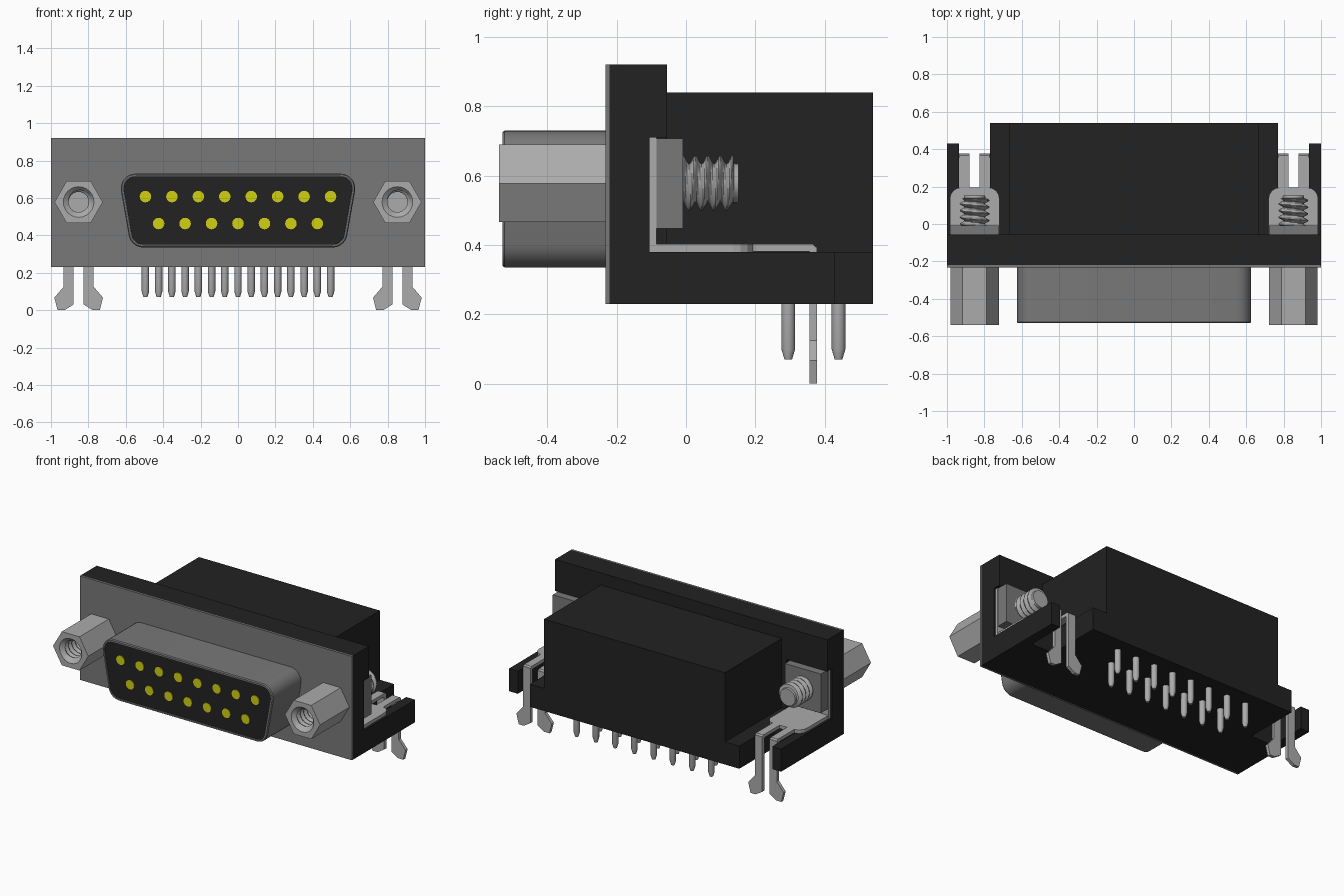
import bpy
import bmesh
import math

cube = bpy.data.objects.get("Cube")
if cube:
    bpy.data.objects.remove(cube, do_unlink=True)


def material(name, rgb, metallic=0.0):
    m = bpy.data.materials.new(name)
    m.use_nodes = True
    m.diffuse_color = (*rgb, 1)
    m.node_tree.nodes["Principled BSDF"].inputs["Base Color"].default_value = (*rgb, 1)
    return m


BLACK = material("black plastic", (0.016, 0.016, 0.016))
GREY = material("dark grey metal", (0.19, 0.19, 0.19))
LIGHT = material("light grey metal", (0.41, 0.41, 0.41))
YELLOW = material("yellow contact", (0.64, 0.64, 0.006))


def loft(name, rings, mat, smooth=True):
    """Skin a list of equal-length point rings and cap both ends."""
    bm = bmesh.new()
    vs = [[bm.verts.new(p) for p in ring] for ring in rings]
    n = len(rings[0])
    for a, b in zip(vs, vs[1:]):
        for i in range(n):
            j = (i + 1) % n
            bm.faces.new((a[i], a[j], b[j], b[i]))
    bm.faces.new(vs[0][::-1])
    bm.faces.new(vs[-1])
    bmesh.ops.recalc_face_normals(bm, faces=bm.faces)
    mesh = bpy.data.meshes.new(name)
    bm.to_mesh(mesh)
    bm.free()
    mesh.materials.append(mat)
    ob = bpy.data.objects.new(name, mesh)
    bpy.context.scene.collection.objects.link(ob)
    if smooth:
        bpy.ops.object.select_all(action="DESELECT")
        ob.select_set(True)
        bpy.context.view_layer.objects.active = ob
        bpy.ops.object.shade_smooth_by_angle(angle=math.radians(32))
    return ob


def prism(name, pts, axis, a, b, mat):
    """Extrude an outline: (x, z) points along y, or (x, y) points along z."""
    place = (lambda p, t: (p[0], t, p[1])) if axis == "y" else (lambda p, t: (p[0], p[1], t))
    return loft(name, [[place(p, t) for p in pts] for t in (a, b)], mat, False)


def box(name, x, y, z, mat):
    pts = [(x[0], y[0]), (x[1], y[0]), (x[1], y[1]), (x[0], y[1])]
    return prism(name, pts, "z", z[0], z[1], mat)


def both(half):
    """Complete a half outline by mirroring it in x."""
    return half + [(-x, v) for x, v in reversed(half)]


def ring_y(cx, cz, y, radius, n=24):
    """Ring around the y axis; radius is a number or a function of angle."""
    f = radius if callable(radius) else (lambda a: radius)
    angs = [2 * math.pi * i / n for i in range(n)]
    return [(cx + f(a) * math.cos(a), y, cz + f(a) * math.sin(a)) for a in angs]


def thread(cx, cz, y0, y1, r0, r1, pitch):
    """Rings of a helical thread between core radius r0 and crest r1."""
    steps = round((y1 - y0) / pitch * 8)
    rings = []
    for k in range(steps + 1):
        y = y0 + (y1 - y0) * k / steps

        def f(a, y=y):
            t = (y / pitch - a / (2 * math.pi)) % 1
            tri = 1 - abs(2 * t - 1)
            return r0 + (r1 - r0) * min(1, max(0, tri * 1.5 - 0.25))
        rings.append(ring_y(cx, cz, y, f))
    return rings


# Front plate and plastic housing
box("front_plate", (-1, 1), (-0.232, -0.22), (0.23, 0.92), GREY)
box("housing_flange", (-1, 1), (-0.22, -0.105), (0.23, 0.92), BLACK)
prism("housing_flange_rear", both([(1, 0.23), (1, 0.38), (0.70, 0.38), (0.70, 0.71),
                                   (1, 0.71), (1, 0.92)]), "y", -0.105, -0.055, BLACK)
box("housing_upper_body", (-0.665, 0.665), (-0.055, 0.54), (0.38, 0.84), BLACK)
prism("housing_base", both([(1, -0.055), (1, 0.43), (0.935, 0.43), (0.935, 0.17),
                            (0.77, 0.17), (0.77, 0.54)]), "z", 0.23, 0.38, BLACK)


# D-shaped shell with its insert
def d_ring(y, inset):
    top, bottom, half, r, tilt = 0.73, 0.335, 0.642, 0.08, math.radians(10)
    pts = []
    for z, a0, a1 in ((bottom + r, -math.pi / 2, -tilt), (top - r, -tilt, math.pi / 2)):
        cx = half - (top - z) * math.tan(tilt) - r / math.cos(tilt)
        for i in range(9):
            a = a0 + (a1 - a0) * i / 8
            pts.append((cx + (r - inset) * math.cos(a), z + (r - inset) * math.sin(a)))
    return [(x, y, z) for x, z in both(pts)]


loft("d_shell", [d_ring(-0.225, 0), d_ring(-0.523, 0), d_ring(-0.53, 0.005),
                 d_ring(-0.53, 0.014), d_ring(-0.5, 0.014)], GREY)
loft("socket_insert", [d_ring(-0.49, 0.015), d_ring(-0.524, 0.015)], BLACK)

# Contacts on the front and solder pins underneath, in rows of eight and seven
PITCH = 0.1414
for count, z, y, row in ((8, 0.607, 0.44, "upper"), (7, 0.463, 0.295, "lower")):
    for i in range(count):
        x = (i - (count - 1) / 2) * PITCH
        loft(f"{row}_contact_{i + 1}",
             [ring_y(x, z, -0.515, 0.031, 16), ring_y(x, z, -0.528, 0.031, 16)], YELLOW)
        profile = ((0.24, 0.02), (0.10, 0.02), (0.07, 0.011))
        loft(f"{row}_solder_pin_{i + 1}",
             [[(px, y + pz, h) for px, _, pz in ring_y(x, 0, 0, r, 16)] for h, r in profile],
             LIGHT)

# Mounting hardware on each side
CX, CZ = 0.852, 0.578


def hexagon(a):
    return 0.112 / math.cos(a % (math.pi / 3) - math.pi / 6)


for side, s in (("left", 1), ("right", -1)):
    cx = s * CX

    # Hexagonal standoff with a countersunk threaded bore
    bore = thread(cx, CZ, -0.52, -0.34, 0.054, 0.068, 0.036)
    loft(f"{side}_hex_standoff",
         [ring_y(cx, CZ, -0.225, hexagon), ring_y(cx, CZ, -0.54, hexagon),
          ring_y(cx, CZ, -0.54, 0.082)] + bore, LIGHT)

    # Rear nut and threaded screw end
    box(f"{side}_nut", (s * 0.722, s * 0.985), (-0.085, -0.008), (0.447, 0.707), GREY)
    loft(f"{side}_screw",
         [ring_y(cx, CZ, -0.02, 0.058)] + thread(cx, CZ, -0.01, 0.135, 0.056, 0.08, 0.036)
         + [ring_y(cx, CZ, 0.138, 0.058), ring_y(cx, CZ, 0.152, 0.056)], LIGHT)

    # Bent bracket: upright plate and rounded foot
    box(f"{side}_bracket_upright", (s * 0.72, s * 0.987), (-0.105, -0.085), (0.38, 0.71), LIGHT)
    foot = [(s * (CX + 0.133), -0.1), (s * (CX + 0.133), 0.135)]
    foot += [(s * (CX + 0.073 + 0.06 * math.cos(a)), 0.135 + 0.06 * math.sin(a))
             for a in (math.radians(d) for d in (22, 45, 67, 90))]
    foot += [(2 * cx - x, y) for x, y in reversed(foot)]
    prism(f"{side}_bracket_foot", foot, "z", 0.38, 0.403, LIGHT)

    # Two board-lock prongs with barbed tips
    for tag, m in (("outer", 1), ("inner", -1)):
        inner, outer = cx + s * m * 0.027, cx + s * m * 0.08
        box(f"{side}_{tag}_prong_arm", sorted((inner, outer)), (0.18, 0.364), (0.381, 0.403), LIGHT)
        barb = ((0.027, 0.394), (0.08, 0.394), (0.08, 0.125), (0.13, 0.067),
                (0.113, 0.0), (0.075, 0.0), (0.027, 0.03))
        prism(f"{side}_{tag}_prong_leg", [(cx + s * m * d, z) for d, z in barb],
              "y", 0.356, 0.378, LIGHT)
        # Rounded bend joining arm and leg
        bend = [(0.356, 0.381), (0.378, 0.381), (0.375, 0.394), (0.367, 0.402), (0.356, 0.403)]
        loft(f"{side}_{tag}_prong_bend", [[(x, y, z) for y, z in bend] for x in (inner, outer)],
             LIGHT, False)
